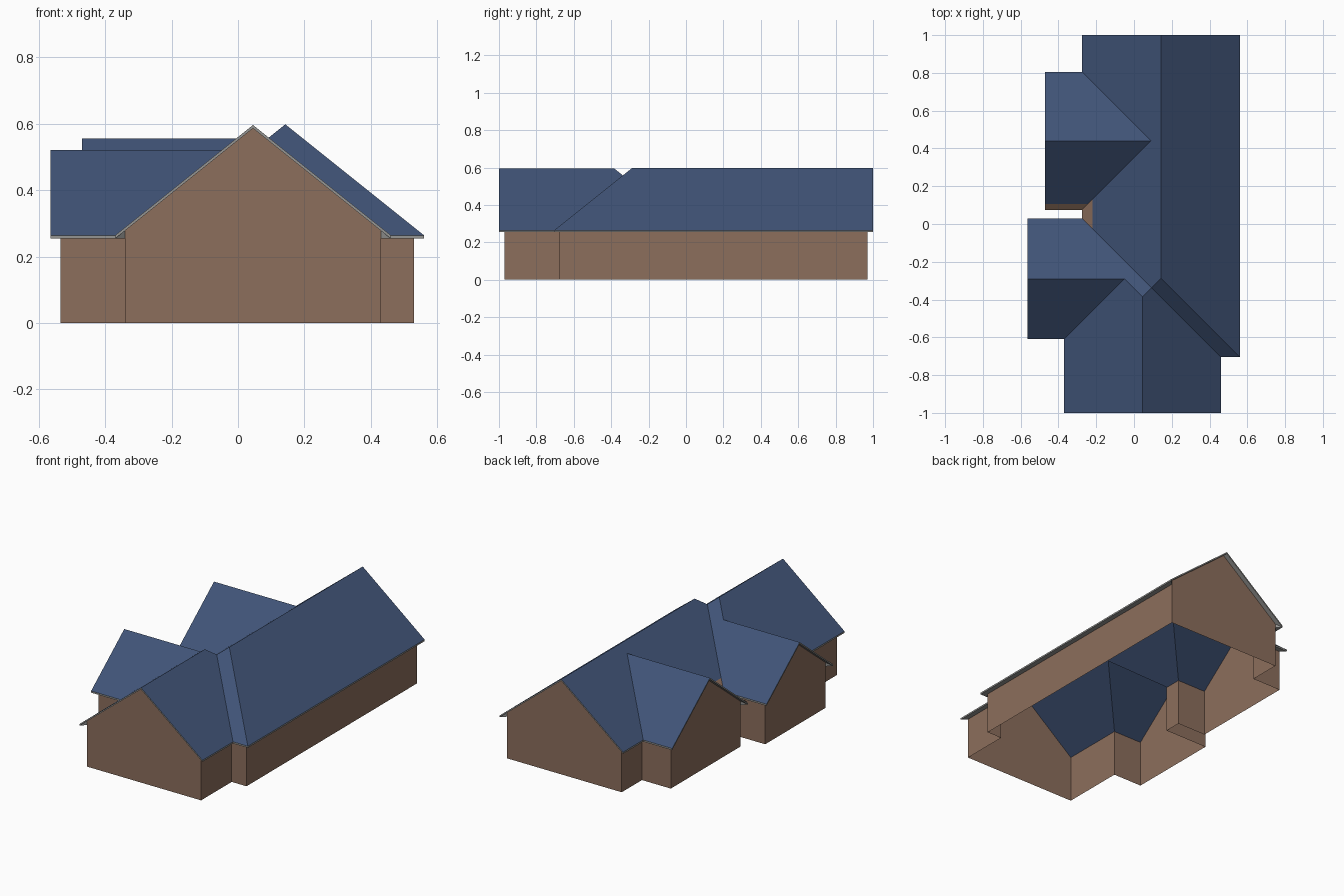
import bpy, bmesh
from mathutils import Vector

if "Cube" in bpy.data.objects:
    bpy.data.objects.remove(bpy.data.objects["Cube"])

EAVE, PITCH, HANG, TRIM = 0.264, 0.8, 0.03, 0.01


def material(name, rgb):
    m = bpy.data.materials.new(name)
    m.diffuse_color = (*rgb, 1)
    m.use_nodes = True
    m.node_tree.nodes["Principled BSDF"].inputs["Base Color"].default_value = m.diffuse_color
    return m


BLUE = material("roof blue", (0.052, 0.088, 0.185))
BROWN = material("wall brown", (0.262, 0.156, 0.107))
GREY = material("trim grey", (0.30, 0.30, 0.29))


def roof_z(x, y):
    """Height of the joined roofs: the highest of the four, each the lowest of its slopes."""
    runs = [min(x + 0.275, 0.56 - x, y + 0.705),       # main roof, hipped at front
            min(x + 0.37, 0.46 - x, 0.03 - y)]         # front roof, hipped at back
    if x < 0.1:                                        # two left wings
        runs += [min(y + 0.61, 0.03 - y), min(y - 0.075, 0.805 - y)]
    return EAVE + PITCH * max(runs)


def on_roof(p, dz=0.0):
    return (p[0], p[1], roof_z(*p) + dz)


def build(name, faces, mat):
    bm = bmesh.new()
    for f in faces:
        bm.faces.new([bm.verts.new(c) for c in f])
    bmesh.ops.remove_doubles(bm, verts=bm.verts, dist=1e-5)
    me = bpy.data.meshes.new(name)
    bm.to_mesh(me)
    bm.free()
    me.materials.append(mat)
    ob = bpy.data.objects.new(name, me)
    bpy.context.collection.objects.link(ob)
    return ob


# Roof slopes in plan, counter-clockwise; heights come from roof_z
dip = (0.0925, -0.3375)
main_hip, front_hip = (0.1425, -0.2875), (0.045, -0.385)
wing1, wing2 = (-0.05, -0.29), (0.09, 0.44)
slopes = [
    [(-0.275, 1), (-0.275, 0.805), wing2, (-0.275, 0.075), (-0.275, 0.03), dip, main_hip, (0.1425, 1)],
    [(0.56, -0.705), (0.56, 1), (0.1425, 1), main_hip],
    [(0.46, -0.705), (0.56, -0.705), main_hip, dip],
    [(0.46, -1), (0.46, -0.705), dip, front_hip, (0.045, -1)],
    [(-0.37, -1), (0.045, -1), front_hip, wing1, (-0.37, -0.61)],
    [(-0.565, 0.03), (-0.565, -0.29), wing1, front_hip, dip, (-0.275, 0.03)],
    [(-0.565, -0.61), (-0.37, -0.61), wing1, (-0.565, -0.29)],
    [(-0.47, 0.805), (-0.47, 0.44), wing2, (-0.275, 0.805)],
    [(-0.47, 0.075), (-0.275, 0.075), wing2, (-0.47, 0.44)],
]
build("roof", [[on_roof(p) for p in s] for s in slopes], BLUE)

# Roof outline, and the wall outline set in from it
edge = [Vector(p) for p in [
    (-0.37, -1), (0.46, -1), (0.46, -0.705), (0.56, -0.705), (0.56, 1), (-0.275, 1),
    (-0.275, 0.805), (-0.47, 0.805), (-0.47, 0.075), (-0.275, 0.075), (-0.275, 0.03),
    (-0.565, 0.03), (-0.565, -0.61), (-0.37, -0.61)]]
n = len(edge)


def inward(i):
    d = (edge[(i + 1) % n] - edge[i % n]).normalized()
    return Vector((-d.y, d.x))


wall = [edge[i] + HANG * (inward(i - 1) + inward(i)) for i in range(n)]

walls, fascia, soffit = [], [], []
for i in range(n):
    j = (i + 1) % n
    a, b, p, q = edge[i], edge[j], wall[i], wall[j]
    mid = (a + b) / 2
    gable = roof_z(*mid) > EAVE + 0.05
    outer = [a, mid, b] if gable else [a, b]
    inner = [p, mid + HANG * inward(i), q] if gable else [p, q]
    # wall up to the roof, with a peak on gables
    walls.append([(p.x, p.y, 0), (q.x, q.y, 0)] + [on_roof(v, -0.002) for v in reversed(inner)])
    for k in range(len(outer) - 1):
        o1, o2, w1, w2 = outer[k], outer[k + 1], inner[k], inner[k + 1]
        fascia.append([on_roof(o1, -TRIM), on_roof(o2, -TRIM), on_roof(o2), on_roof(o1)])
        if gable:
            soffit.append([on_roof(o1, -TRIM), on_roof(w1, -TRIM), on_roof(w2, -TRIM), on_roof(o2, -TRIM)])
        else:
            soffit.append([(v.x, v.y, EAVE - TRIM) for v in (o1, w1, w2, o2)])
    # boxed eave ends where a gable meets an eave
    if gable:
        for e, w in ((a, p), (b, q)):
            tri = [(e.x, e.y, EAVE - TRIM), (w.x, w.y, EAVE - TRIM), on_roof(w, -TRIM)]
            soffit.append(tri if e is a else tri[::-1])
build("walls", walls, BROWN)
build("fascia", fascia, GREY)
build("soffit", soffit, GREY)

# Brown flashing in the narrow gap between the two left wings
patches = [[(-0.275, 0.03), (-0.22, -0.025), (-0.22, 0.13), (-0.275, 0.075)],
           [(-0.47, 0.075), (-0.275, 0.075), (-0.245, 0.105), (-0.47, 0.105)]]
build("gap_flashing", [[on_roof(p, 0.003) for p in f] for f in patches], BROWN)
